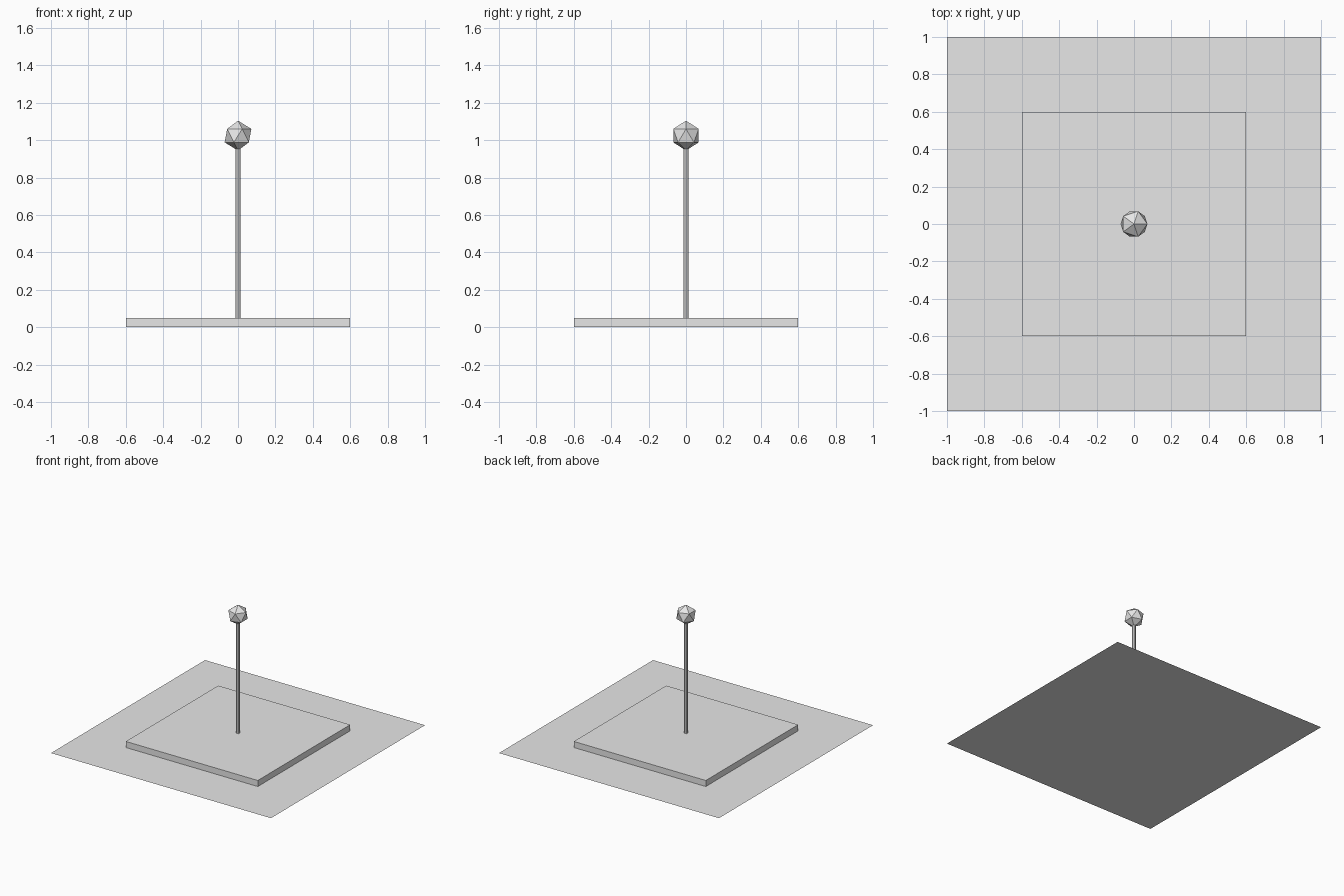
import bpy

cube = bpy.data.objects.get("Cube")
if cube:
    bpy.data.objects.remove(cube, do_unlink=True)

# Single plain grey for every part
GREY = (0.8, 0.8, 0.8, 1)
grey = bpy.data.materials.new("plain_grey")
grey.use_nodes = True
grey.diffuse_color = GREY
next(n for n in grey.node_tree.nodes
     if n.type == "BSDF_PRINCIPLED").inputs["Base Color"].default_value = GREY


def finish(name):
    """Name the newest object and give it the grey material."""
    obj = bpy.context.object
    obj.name = obj.data.name = name
    obj.data.materials.clear()
    obj.data.materials.append(grey)
    return obj


# Thin ground sheet
bpy.ops.mesh.primitive_plane_add(size=2)
finish("ground_sheet")

# Raised square slab
SLAB_TOP = 0.05
bpy.ops.mesh.primitive_cube_add(size=1, location=(0, 0, SLAB_TOP / 2))
slab = finish("base_slab")
slab.scale = (1.2, 1.2, SLAB_TOP)

# Slim pole from the slab into the ball
BALL_Z = 1.024
pole_height = BALL_Z - SLAB_TOP
bpy.ops.mesh.primitive_cylinder_add(
    vertices=8, radius=0.0135, depth=pole_height,
    location=(0, 0, SLAB_TOP + pole_height / 2))
finish("pole")

# Faceted twenty-sided ball
bpy.ops.mesh.primitive_ico_sphere_add(
    subdivisions=1, radius=0.08, location=(0, 0, BALL_Z))
finish("faceted_ball")
